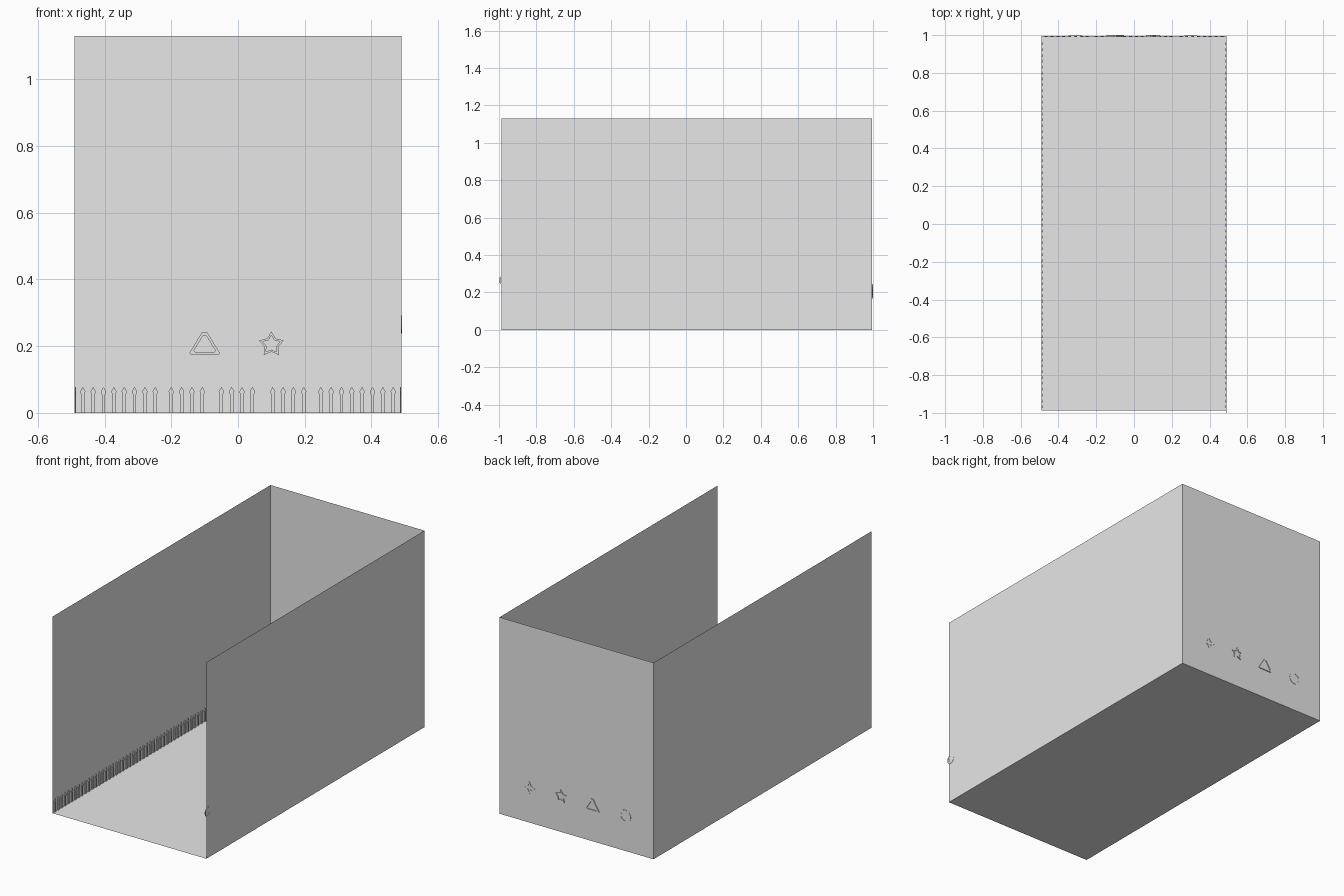
import bpy, bmesh
from math import sin, cos, pi
from mathutils import Matrix, Vector

cube = bpy.data.objects.get("Cube")
if cube:
    bpy.data.objects.remove(cube, do_unlink=True)

W, H = 0.49, 1.13
FRONT, BACK = -0.987, 0.995

grey = bpy.data.materials.new("light_grey")
grey.use_nodes = True
grey.diffuse_color = (0.8, 0.8, 0.8, 1)
grey.node_tree.nodes["Principled BSDF"].inputs["Base Color"].default_value = (0.8, 0.8, 0.8, 1)


def finish(name, bm):
    mesh = bpy.data.meshes.new(name)
    bm.to_mesh(mesh)
    bm.free()
    mesh.materials.append(grey)
    obj = bpy.data.objects.new(name, mesh)
    bpy.context.collection.objects.link(obj)
    return obj


def sheet(name, corner, u, v):
    """Single flat rectangle spanned by two edges."""
    bm = bmesh.new()
    c, u, v = Vector(corner), Vector(u), Vector(v)
    bm.faces.new([bm.verts.new(p) for p in (c, c + u, c + u + v, c + v)])
    finish(name, bm)


def prism(bm, points, to_world, depth):
    """Extrude a flat outline (a, b) along its local normal."""
    near = [bm.verts.new(to_world(a, b, 0)) for a, b in points]
    far = [bm.verts.new(to_world(a, b, depth)) for a, b in points]
    bm.faces.new(near)
    bm.faces.new(far[::-1])
    n = len(points)
    for i in range(n):
        j = (i + 1) % n
        bm.faces.new((near[j], near[i], far[i], far[j]))


def frame(name, outline, inner, to_world, depth):
    """Flat hollow ornament between an outline and its scaled copy."""
    bm = bmesh.new()
    rings = []
    for scale, d in ((1, 0), (inner, 0), (inner, depth), (1, depth)):
        rings.append([bm.verts.new(to_world(a * scale, b * scale, d)) for a, b in outline])
    n = len(outline)
    for k in range(4):
        r, s = rings[k], rings[(k + 1) % 4]
        for i in range(n):
            j = (i + 1) % n
            bm.faces.new((r[i], r[j], s[j], s[i]))
    bmesh.ops.recalc_face_normals(bm, faces=bm.faces)
    finish(name, bm)


def polar(radii, count):
    """Closed outline whose radius cycles through the given list."""
    return [(radii[i % len(radii)] * sin(2 * pi * i / count),
             radii[i % len(radii)] * cos(2 * pi * i / count)) for i in range(count)]


# Floor and three walls, open at the front and the top
length = BACK - FRONT
sheet("floor", (-W, FRONT, 0), (2 * W, 0, 0), (0, length, 0))
sheet("back_wall", (-W, BACK, 0), (2 * W, 0, 0), (0, 0, H))
sheet("right_wall", (-W, FRONT, 0), (0, length, 0), (0, 0, H))
sheet("left_wall", (W, FRONT, 0), (0, length, 0), (0, 0, H))

# Pointed pickets along the inside of the walls
picket = [(-0.005, 0), (0.005, 0), (0.005, 0.055), (0.008, 0.064),
          (0, 0.078), (-0.008, 0.064), (-0.005, 0.055)]
STEP, THICK = 0.031, 0.004


def fence(name, centres, place):
    bm = bmesh.new()
    for c in centres:
        prism(bm, picket, lambda a, b, d, c=c: place(c + a, b, d), THICK)
    bmesh.ops.recalc_face_normals(bm, faces=bm.faces)
    finish(name, bm)


half = [0.02 + 0.03 * i for i in range(-1, 1)]
groups = [(-0.465, 8), (-0.2, 4), (-0.05, 4), (0.104, 4), (0.248, 8)]
fence("back_fence", [s + STEP * i for s, n in groups for i in range(n)],
      lambda a, z, d: (a, BACK - 0.001 - d, z))
side = [FRONT + 0.02 + STEP * i for i in range(int((length - 0.02) / STEP))]
for name, s in (("right_fence", -1), ("left_fence", 1)):
    fence(name, side, lambda a, z, d, s=s: (s * (W - 0.001 - d), a, z))


# Hollow ornaments on the back wall
def on_back(x, z, y):
    return lambda a, b, d: (x + a, y + d, z + b)


triangle = [(-0.046, -0.024), (-0.040, -0.030), (0.040, -0.030),
            (0.046, -0.024), (0.007, 0.040), (-0.007, 0.040)]
frame("triangle_ornament", triangle, 0.7, on_back(-0.1, 0.203, 0.99), 0.01)
frame("star_ornament", polar([0.039, 0.022], 10), 0.7, on_back(0.1, 0.205, 0.99), 0.01)
frame("round_ornament", polar([0.036], 24), 0.75, on_back(-0.31, 0.2, BACK), 0.002)
frame("cross_ornament", polar([0.036, 0.018], 8), 0.7, on_back(0.3, 0.2, BACK), 0.002)

# Ring at the front edge of the left wall
frame("edge_ring", polar([0.027], 24), 0.7,
      lambda a, b, d: (W - 0.002 + d, -0.973 + a, 0.265 + b), 0.003)
